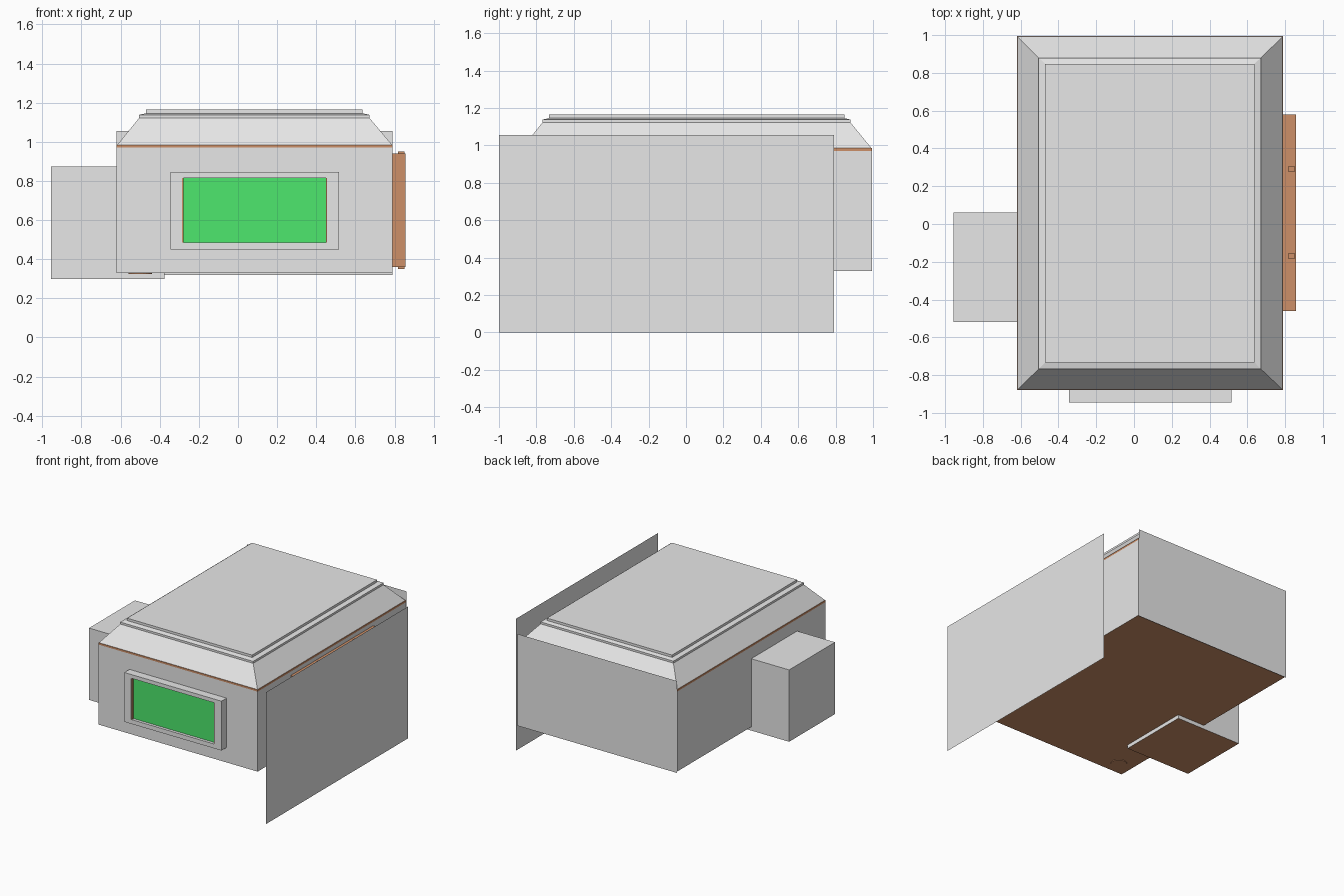
import bpy, bmesh, math

if "Cube" in bpy.data.objects:
    bpy.data.objects.remove(bpy.data.objects["Cube"])


def material(name, rgb):
    m = bpy.data.materials.new(name)
    m.diffuse_color = (*rgb, 1)
    m.use_nodes = True
    m.node_tree.nodes["Principled BSDF"].inputs["Base Color"].default_value = m.diffuse_color
    return m


GREY = material("light grey", (0.8, 0.8, 0.8))
BROWN = material("cardboard brown", (0.61, 0.277, 0.14))
GREEN = material("screen green", (0.077, 0.82, 0.156))


def finish(name, bm, mats):
    me = bpy.data.meshes.new(name)
    bm.to_mesh(me)
    bm.free()
    for m in mats:
        me.materials.append(m)
    ob = bpy.data.objects.new(name, me)
    bpy.context.collection.objects.link(ob)
    return ob


def loft(name, rings, mats, floor_inset=0):
    """Stack rectangles (x0, x1, y0, y1, z) into a closed solid."""
    bm = bmesh.new()
    loops = [[bm.verts.new(p) for p in
              ((x0, y0, z), (x1, y0, z), (x1, y1, z), (x0, y1, z))]
             for x0, x1, y0, y1, z in rings]
    for a, b in zip(loops, loops[1:]):
        for i in range(4):
            j = (i + 1) % 4
            bm.faces.new((a[i], a[j], b[j], b[i]))
    bottom = bm.faces.new(loops[0][::-1])
    bm.faces.new(loops[-1])
    if floor_inset:  # second material on the inset underside
        bmesh.ops.inset_region(bm, faces=[bottom], thickness=floor_inset)
        bottom.material_index = 1
    return finish(name, bm, mats)


def box(name, x0, x1, y0, y1, z0, z1, mats, floor_inset=0):
    return loft(name, [(x0, x1, y0, y1, z0), (x0, x1, y0, y1, z1)], mats, floor_inset)


def sheet(name, points, mat):
    bm = bmesh.new()
    bm.faces.new([bm.verts.new(p) for p in points])
    return finish(name, bm, [mat])


# Main body with brown underside, and the side box that pushes into it
box("main_body", -0.62, 0.79, -0.88, 0.995, 0.33, 0.97, [GREY, BROWN], 0.02)
box("side_box", -0.955, -0.375, -0.52, 0.06, 0.30, 0.875, [GREY, BROWN], 0.004)

# Brown trim between body and roof
box("roof_trim", -0.62, 0.79, -0.88, 0.995, 0.97, 0.985, [BROWN])

# Sloped roof with a short lip and a raised top slab
loft("roof", [(-0.617, 0.787, -0.877, 0.992, 0.985),
              (-0.505, 0.672, -0.768, 0.88, 1.122),
              (-0.505, 0.672, -0.768, 0.88, 1.138),
              (-0.47, 0.637, -0.732, 0.848, 1.146)], [GREY])
box("roof_slab", -0.47, 0.637, -0.732, 0.848, 1.146, 1.165, [GREY])

# Screen frame: four bars around the opening
FX0, FX1, FZ0, FZ1 = -0.345, 0.515, 0.45, 0.845
OX0, OX1, OZ0, OZ1 = -0.285, 0.455, 0.485, 0.815
bm = bmesh.new()
rects = [[(x, z) for x, z in ((a, c), (b, c), (b, d), (a, d))]
         for a, b, c, d in ((FX0, FX1, FZ0, FZ1), (OX0, OX1, OZ0, OZ1))]
of, inf, ob_, inb = [[bm.verts.new((x, y, z)) for x, z in r]
                     for y in (-0.945, -0.88) for r in rects]
for i in range(4):
    j = (i + 1) % 4
    bm.faces.new((of[i], of[j], inf[j], inf[i]))
    bm.faces.new((ob_[i], ob_[j], of[j], of[i]))
    bm.faces.new((inf[i], inf[j], inb[j], inb[i]))
finish("screen_frame", bm, [GREY])

# Green screen with brown strips at both sides
box("screen", OX0, OX1, -0.922, -0.88, OZ0, OZ1, [GREEN])
for side, x in (("left", OX0), ("right", OX1 - 0.006)):
    box("screen_strip_" + side, x, x + 0.006, -0.942, -0.9, OZ0, OZ1, [BROWN])

# Brown panel on the right wall with two small pegs through it
box("side_panel", 0.79, 0.857, -0.46, 0.58, 0.36, 0.94, [BROWN])
for i, y in enumerate((0.29, -0.17)):
    box(f"panel_peg_{i + 1}", 0.818, 0.85, y - 0.016, y + 0.016, 0.35, 0.95, [BROWN])

# Thin standing sheets at the right and the back
sheet("right_sheet", [(0.95, -1, 0), (0.95, 0.79, 0),
                      (0.95, 0.79, 1.055), (0.95, -1, 1.055)], GREY)
sheet("back_sheet", [(0.79, 1, 0.32), (-0.62, 1, 0.32),
                     (-0.62, 1, 1.055), (0.79, 1, 1.055)], GREY)

# Round plug under the body
bm = bmesh.new()
bmesh.ops.create_cone(bm, cap_ends=True, segments=24, radius1=0.06, radius2=0.06, depth=0.008)
plug = finish("underside_plug", bm, [BROWN])
plug.location = (-0.5, -0.77, 0.329)
